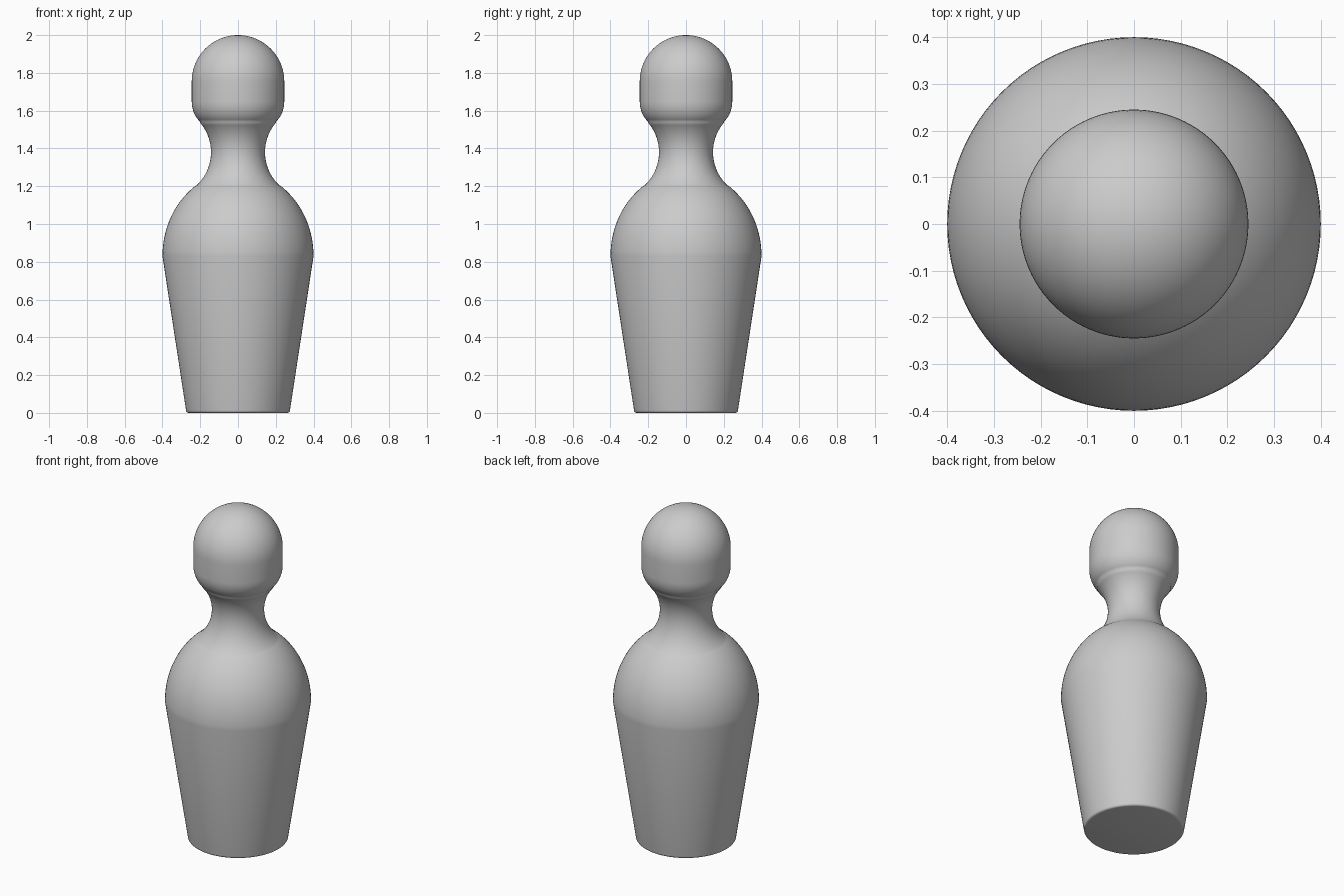
import bpy
import bmesh
from math import sin, cos, pi, radians

cube = bpy.data.objects.get("Cube")
if cube:
    bpy.data.objects.remove(cube, do_unlink=True)

grey = bpy.data.materials.new("plain_grey")
grey.use_nodes = True
grey.diffuse_color = (0.6, 0.6, 0.6, 1)
grey.node_tree.nodes["Principled BSDF"].inputs["Base Color"].default_value = (0.6, 0.6, 0.6, 1)


def arc(cr, cz, rr, rz, start, end, steps):
    """Elliptical arc in the (radius, height) plane, angles in degrees."""
    angles = [radians(start + (end - start) * i / steps) for i in range(steps + 1)]
    return [(cr + rr * cos(a), cz + rz * sin(a)) for a in angles]


# Profile from the base to the crown
profile = [(0, 0)]
profile += arc(0.262, 0.013, 0.013, 0.013, -90, 0, 4)       # rounded foot, then tapered body
profile += arc(0, 0.83, 0.4, 0.45, 0, 57, 18)               # shoulder dome
profile += arc(0.383, 1.38, 0.24, 0.24, 227, 139, 20)       # waisted neck
profile += arc(0.145, 1.65, 0.1, 0.13, -55, 0, 8)           # underside of head
profile += arc(0, 1.755, 0.245, 0.245, 0, 90, 20)           # crown
profile[-1] = (0, 2.0)

# Lathe the profile into one closed body
bm = bmesh.new()
verts = [bm.verts.new((r, 0, z)) for r, z in profile]
edges = [bm.edges.new(pair) for pair in zip(verts, verts[1:])]
bmesh.ops.spin(bm, geom=verts + edges, cent=(0, 0, 0), axis=(0, 0, 1),
               angle=2 * pi, steps=96, use_merge=True)
bmesh.ops.remove_doubles(bm, verts=bm.verts, dist=0.0005)
bmesh.ops.recalc_face_normals(bm, faces=bm.faces)
mesh = bpy.data.meshes.new("peg_figure")
bm.to_mesh(mesh)
bm.free()
mesh.materials.append(grey)

figure = bpy.data.objects.new("peg_figure", mesh)
bpy.context.collection.objects.link(figure)
bpy.context.view_layer.objects.active = figure
figure.select_set(True)
bpy.ops.object.shade_smooth_by_angle(angle=radians(40))
